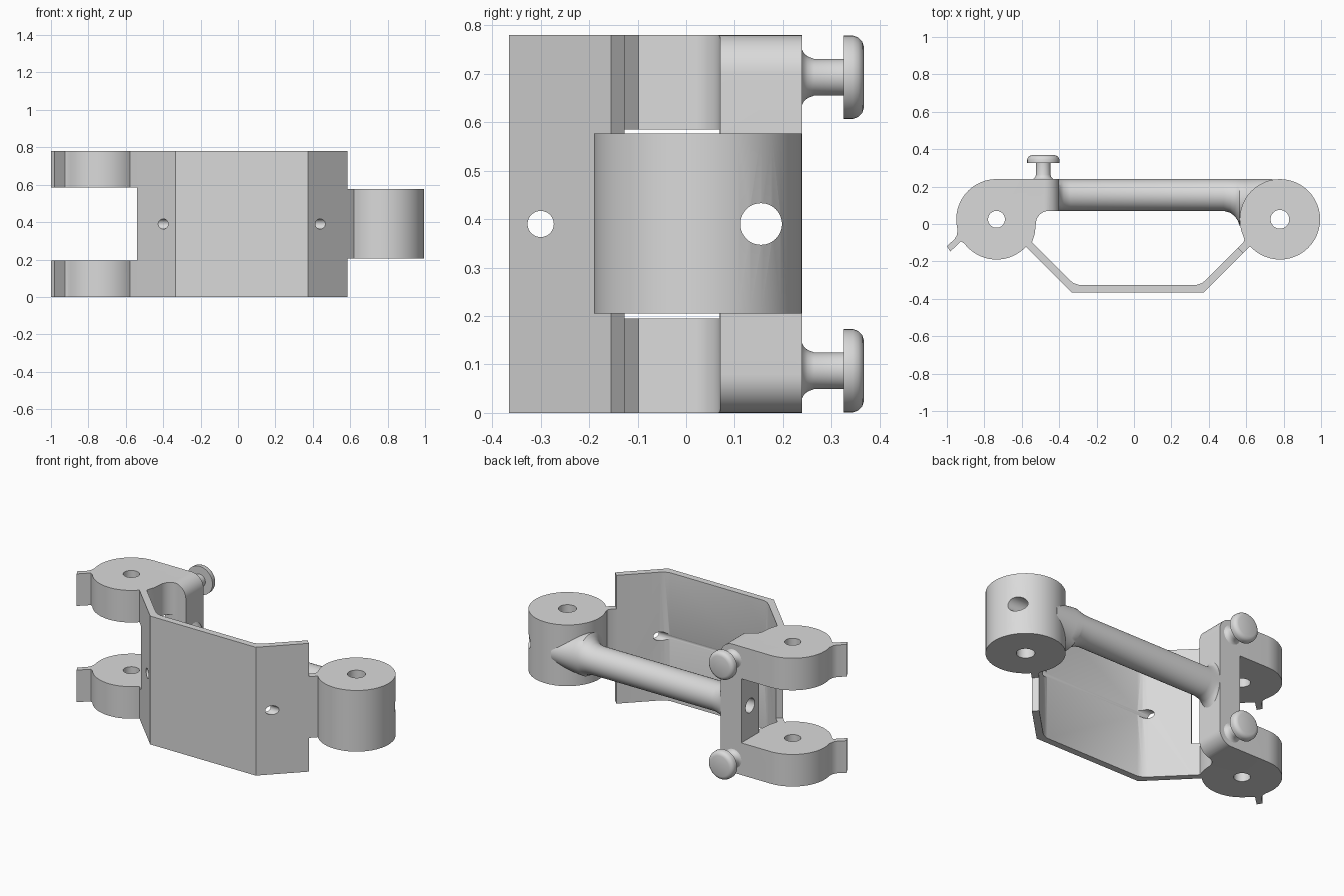
import bpy, bmesh
from math import sin, cos, pi, radians

if "Cube" in bpy.data.objects:
    bpy.data.objects.remove(bpy.data.objects["Cube"])

HEIGHT = 0.78
MID = HEIGHT / 2
EAR = 0.195            # thickness of each ear
PIN_Y, BARREL_R = 0.025, 0.215
EAR_X, BARREL_X = -0.735, 0.78
BAR_Y, BAR_R, BACK = 0.155, 0.085, 0.24

grey = bpy.data.materials.new("plain grey")
grey.use_nodes = True
grey.diffuse_color = (0.7, 0.7, 0.7, 1)
grey.node_tree.nodes["Principled BSDF"].inputs["Base Color"].default_value = (0.7, 0.7, 0.7, 1)


def finish(name, bm):
    bmesh.ops.recalc_face_normals(bm, faces=bm.faces)
    mesh = bpy.data.meshes.new(name)
    bm.to_mesh(mesh)
    bm.free()
    mesh.materials.append(grey)
    obj = bpy.data.objects.new(name, mesh)
    bpy.context.collection.objects.link(obj)
    return obj


def bridge(name, rings):
    """Skin a list of point rings and cap both ends."""
    bm = bmesh.new()
    rows = [[bm.verts.new(p) for p in ring] for ring in rings]
    n = len(rows[0])
    for a, b in zip(rows, rows[1:]):
        for i in range(n):
            j = (i + 1) % n
            bm.faces.new((a[i], a[j], b[j], b[i]))
    bm.faces.new(rows[0])
    bm.faces.new(rows[-1])
    return finish(name, bm)


def place(axis, pos, u, v):
    return {"x": (pos, u, v), "y": (u, pos, v), "z": (u, v, pos)}[axis]


def extrude(name, outline, lo, hi, axis="z"):
    return bridge(name, [[place(axis, h, u, v) for u, v in outline] for h in (lo, hi)])


def loft(name, axis, sections, n=48):
    """Sections are (position, centre u, centre v, radius u, radius v)."""
    return bridge(name, [[place(axis, p, cu + ru * cos(2 * pi * i / n), cv + rv * sin(2 * pi * i / n))
                          for i in range(n)] for p, cu, cv, ru, rv in sections])


def rod(name, axis, lo, hi, u, v, r):
    return loft(name, axis, [(lo, u, v, r, r), (hi, u, v, r, r)])


def box(name, x, y, z):
    return extrude(name, [(x[0], y[0]), (x[1], y[0]), (x[1], y[1]), (x[0], y[1])], *z)


def arc(cx, cy, r, start, end, n):
    angles = [radians(start + (end - start) * i / n) for i in range(n + 1)]
    return [(cx + r * cos(a), cy + r * sin(a)) for a in angles]


def cut(obj, tool, operation="DIFFERENCE"):
    mod = obj.modifiers.new("cut", "BOOLEAN")
    mod.operation, mod.solver, mod.object = operation, "EXACT", tool
    bpy.context.view_layer.objects.active = obj
    bpy.ops.object.modifier_apply(modifier=mod.name)
    bpy.data.objects.remove(tool)


# Forked bracket: two ears with latch tabs, joined by the rear post
outline = (arc(EAR_X, PIN_Y, BARREL_R, 195, 90, 24)
           + [(-0.40, BACK), (-0.40, 0.07)]
           + arc(-0.455, 0.0, 0.07, 90, 180, 10)
           + [(-0.53, -0.05), (-0.545, -0.098), (-0.512, -0.132), (-0.54, -0.16)]
           + arc(EAR_X, PIN_Y, BARREL_R, -43, -143, 22)
           + [(-0.925, -0.093), (-0.982, -0.147), (-1.0, -0.118),
              (-0.96, -0.082), (-0.947, -0.06)])
bracket = extrude("forked_bracket", outline, 0, HEIGHT)
gap = (EAR, HEIGHT - EAR)
cut(bracket, box("gap_cutter", (-1.2, -0.54), (-0.5, 0.5), gap))
cut(bracket, box("front_gap_cutter", (-0.6, -0.3), (-0.5, 0.069), gap))
rounded = ([(-1.2, 0)] + arc(-0.48, 0.08, 0.08, -90, 0, 10)
           + arc(-0.48, HEIGHT - 0.08, 0.08, 0, 90, 10) + [(-1.2, HEIGHT)])
cut(bracket, extrude("corner_rounder", rounded, -0.5, 0.5, "y"), "INTERSECT")
cut(bracket, rod("pin_cutter", "z", -0.1, 1, EAR_X, PIN_Y, 0.045))

# Bent front plate with rounded inner corners
plate = extrude("front_plate", [
    (-0.54, -0.16), (-0.335, -0.365), (0.375, -0.365), (0.585, -0.155), (0.557, -0.127),
    (0.385, -0.299), (0.365, -0.315), (0.335, -0.325),
    (-0.295, -0.325), (-0.325, -0.315), (-0.345, -0.299), (-0.512, -0.132)], 0, HEIGHT)
cut(plate, rod("plate_hole_cutter", "x", -1.2, 1.2, -0.30, MID, 0.027))

# Hinge barrel and the short web joining it to the plate
barrel = rod("hinge_barrel", "z", 0.205, 0.577, BARREL_X, PIN_Y, BARREL_R)
web = extrude("barrel_web", [
    (0.585, -0.155), (0.625, -0.115), (0.68, -0.06), (0.62, 0.04),
    (0.572, -0.02), (0.59, -0.085), (0.585, -0.098), (0.557, -0.127)], 0.205, 0.577)
cut(barrel, rod("pin_cutter", "z", -0.1, 1, BARREL_X, PIN_Y, 0.05))

# Rear bar, flared where it meets the post and the barrel
flare = [(x, BAR_Y, MID, BAR_R, r) for x, r in
         ((-0.42, 0.14), (-0.40, 0.135), (-0.39, 0.115), (-0.375, 0.1), (-0.34, BAR_R))]
flare += [(x, BACK - r, MID, r, r) for x, r in
          ((0.48, BAR_R), (0.515, 0.09), (0.54, 0.1), (0.555, 0.111), (0.565, 0.125),
           (0.60, 0.12), (0.72, BAR_R), (0.74, 0.08))]
bar = loft("rear_bar", "x", flare)

# Bore running through the post, bar and barrel
for part in (bracket, bar, barrel):
    cut(part, rod("bore_cutter", "x", -1.2, 1.2, BAR_Y, MID, 0.043))

# Two round knobs on the back
knob = [(0.236, 0.056), (0.24, 0.056), (0.244, 0.049), (0.251, 0.043), (0.264, 0.038),
        (0.325, 0.038), (0.325, 0.086), (0.345, 0.086), (0.356, 0.082), (0.364, 0.074), (0.368, 0.062)]
knobs = [loft(name, "y", [(y, -0.485, z, r, r) for y, r in knob])
         for name, z in (("lower_knob", 0.087), ("upper_knob", HEIGHT - 0.087))]

# Smooth the curved surfaces, keep the hard edges
for obj in bpy.context.view_layer.objects:
    obj.select_set(obj in [bracket, plate, barrel, web, bar] + knobs)
bpy.context.view_layer.objects.active = bracket
bpy.ops.object.shade_smooth_by_angle(angle=radians(30))
